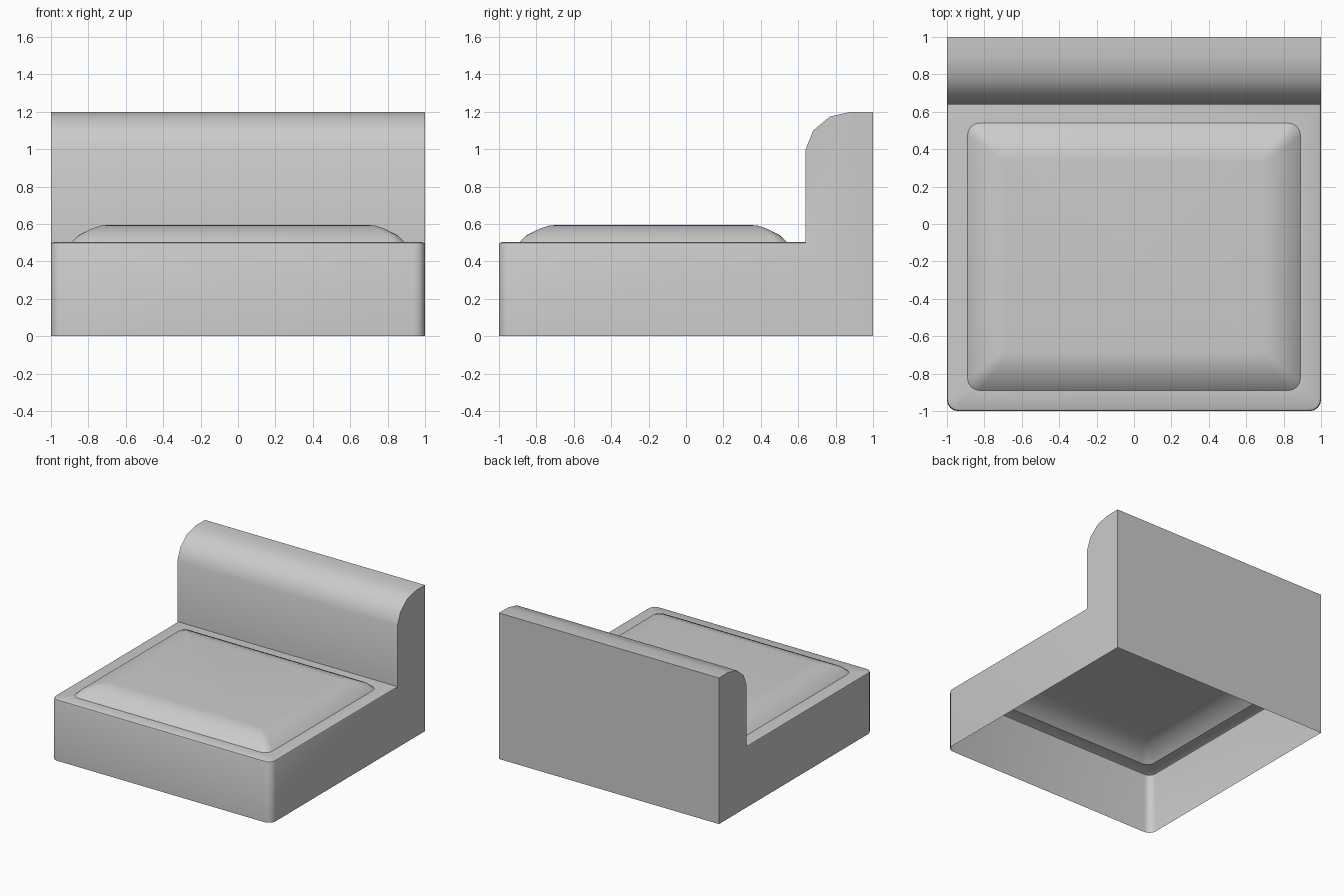
import bpy, bmesh, math

if "Cube" in bpy.data.objects:
    bpy.data.objects.remove(bpy.data.objects["Cube"])

W, BACK_Y, SEAT_Z = 1.0, 0.64, 0.503
bm = bmesh.new()


def corner(cx, cy, r, a0, n=4):
    """Quarter arc in plan, turning anticlockwise from angle a0 (degrees)."""
    return [(cx + r * math.cos(math.radians(a0 + 90 * i / n)),
             cy + r * math.sin(math.radians(a0 + 90 * i / n))) for i in range(n + 1)]


def ring(points, z):
    return [bm.verts.new((x, y, z)) for x, y in points]


def bridge(a, b, closed=False):
    n = len(a)
    for i in range(n if closed else n - 1):
        j = (i + 1) % n
        bm.faces.new((a[i], a[j], b[j], b[i]))


def base_outline(inset):
    r, w = 0.06 - inset, W - inset
    front = corner(-w + r, -w + r, r, 180) + corner(w - r, -w + r, r, 270)
    return [(-w, BACK_Y)] + front + [(w, BACK_Y)]


def cushion_outline(inset):
    w, y0, y1 = 0.89 - inset, -0.89 + inset, 0.54 - inset
    r = 0.065 - inset * 0.25
    return (corner(-w + r, y0 + r, r, 180) + corner(w - r, y0 + r, r, 270)
            + corner(w - r, y1 - r, r, 0) + corner(-w + r, y1 - r, r, 90))


# Base walls with a softened top edge, open underneath
base = [ring(base_outline(i), z) for i, z in
        ((0, 0), (0, 0.488), (0.004, 0.498), (0.014, SEAT_Z))]
for a, b in zip(base, base[1:]):
    bridge(a, b)

# Domed cushion rising from the seat
cushion = [ring(cushion_outline(i), z) for i, z in
           ((0, SEAT_Z), (0.035, 0.538), (0.105, 0.574), (0.155, 0.591), (0.2, 0.595))]
for a, b in zip(cushion, cushion[1:]):
    bridge(a, b, True)
bm.faces.new(cushion[-1])

# Flat seat border between base rim and cushion
rim, inner = base[-1], cushion[0]
bm.edges.new((rim[-1], rim[0]))
edges = [bm.edges.get((l[i - 1], l[i])) for l in (rim, inner) for i in range(len(l))]
bmesh.ops.triangle_fill(bm, edges=edges, use_beauty=True, normal=(0, 0, 1))

# Hollow backrest with rounded front top edge
profile = [(BACK_Y, 1.0), (0.68, 1.1), (0.77, 1.175), (0.885, 1.2), (1, 1.2), (1, 0)]
left, right = [[bm.verts.new((s * W, y, z)) for y, z in profile] for s in (-1, 1)]
bridge(left, right)
bm.faces.new([r[0] for r in base[1:]] + [r[-1] for r in reversed(base[1:])] + [right[0], left[0]])
for side, end in ((left, 0), (right, -1)):
    bm.faces.new([base[0][end], base[1][end]] + side)

bmesh.ops.recalc_face_normals(bm, faces=bm.faces)
back = max(bm.faces, key=lambda f: f.calc_center_median().y)
if back.normal.y < 0:
    bmesh.ops.reverse_faces(bm, faces=bm.faces)

mesh = bpy.data.meshes.new("sofa_section")
bm.to_mesh(mesh)
bm.free()
obj = bpy.data.objects.new("sofa_section", mesh)
bpy.context.collection.objects.link(obj)
bpy.context.view_layer.objects.active = obj
obj.select_set(True)
bpy.ops.object.shade_smooth_by_angle(angle=math.radians(35))
